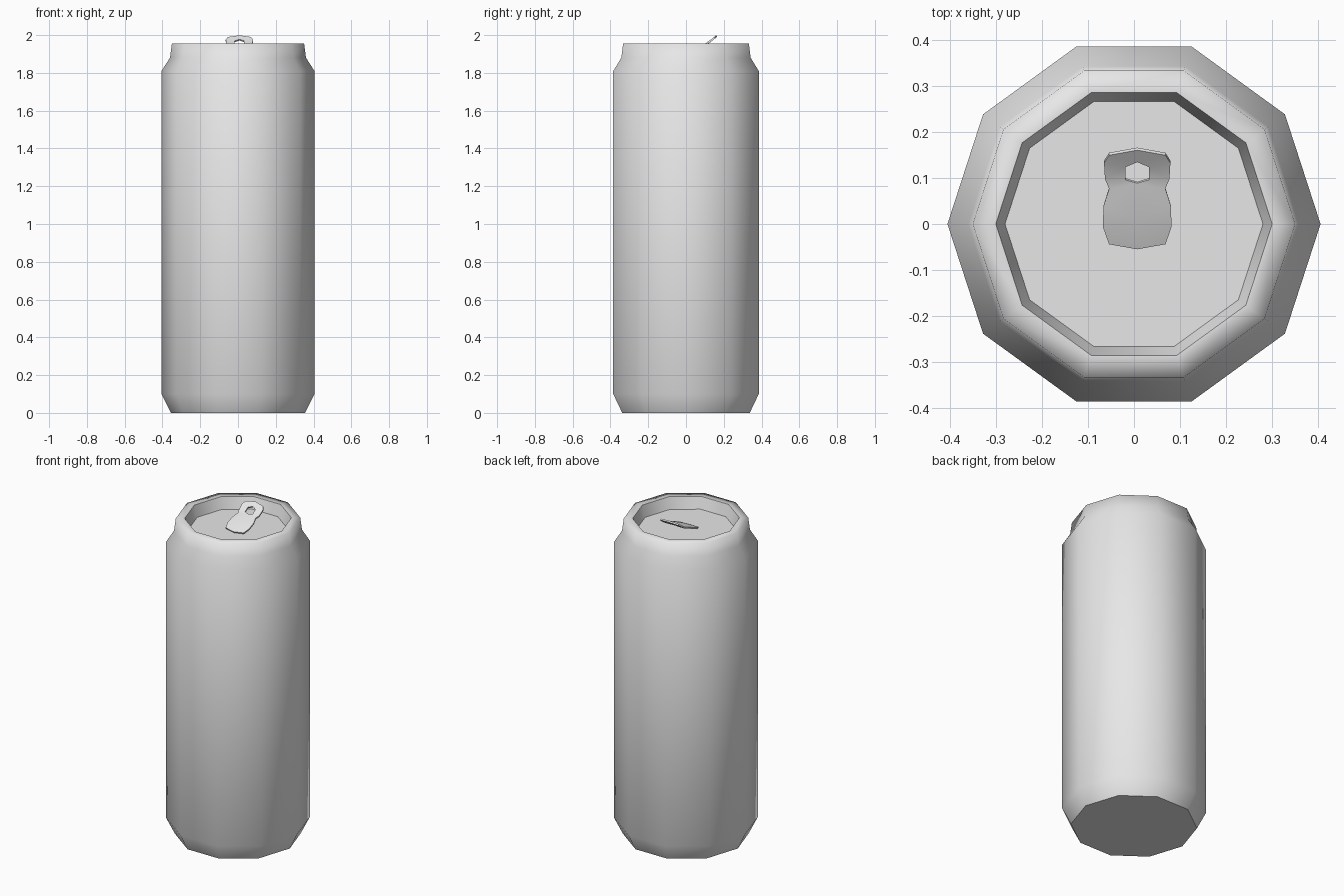
import bpy, bmesh, math

cube = bpy.data.objects.get("Cube")
if cube:
    bpy.data.objects.remove(cube, do_unlink=True)

SIDES = 10

metal = bpy.data.materials.new("light_grey_metal")
metal.use_nodes = True
grey = (0.8, 0.8, 0.8, 1)
metal.diffuse_color = grey
metal.node_tree.nodes["Principled BSDF"].inputs["Base Color"].default_value = grey


def add_object(name, bm):
    mesh = bpy.data.meshes.new(name)
    bm.to_mesh(mesh)
    bm.free()
    mesh.materials.append(metal)
    obj = bpy.data.objects.new(name, mesh)
    bpy.context.collection.objects.link(obj)
    return obj


def ring(bm, radius, z):
    turns = [2 * math.pi * i / SIDES for i in range(SIDES)]
    return [bm.verts.new((radius * math.cos(t), radius * math.sin(t), z)) for t in turns]


# Can body: base, lower bevel, wall, neck, rim and inner wall
profile = [(0.355, 0), (0.405, 0.1), (0.405, 1.81), (0.36, 1.88),
           (0.35, 1.955), (0.30, 1.955), (0.28, 1.885)]
bm = bmesh.new()
rings = [ring(bm, r, z) for r, z in profile]
for low, high in zip(rings, rings[1:]):
    for i in range(SIDES):
        j = (i + 1) % SIDES
        bm.faces.new((low[i], low[j], high[j], high[i]))
bm.faces.new(rings[0][::-1])
for f in bm.faces:
    f.smooth = True
# Crisp edges around the base and the inner rim
for loop in (rings[0], rings[5]):
    for i in range(SIDES):
        bm.edges.get((loop[i], loop[(i + 1) % SIDES])).smooth = False
add_object("can_body", bm)

# Recessed lid
bm = bmesh.new()
bm.faces.new(ring(bm, 0.28, 1.885))
add_object("lid", bm)


# Pull tab: right half, mirrored and thickened, bent upwards to the back
def tab_height(y):
    bend = 0.11
    return 1.953 + (y - bend) * (0.8 if y > bend else 0.39)


outline = [(0, 0.163), (0.061, 0.152), (0.072, 0.135), (0.07, 0.10), (0.061, 0.078),
           (0.073, 0.04), (0.074, -0.005), (0.061, -0.042), (0, -0.053)]
hole = [(0, 0.137), (0.026, 0.126), (0.026, 0.098), (0, 0.09)]
bm = bmesh.new()
o = [bm.verts.new((x, y, tab_height(y))) for x, y in outline]
h = [bm.verts.new((x, y, tab_height(y))) for x, y in hole]
c = bm.verts.new((0, 0.01, tab_height(0.01) + 0.008))
for face in ((o[0], o[1], h[1], h[0]), (o[1], o[2], h[1]), (o[2], o[3], h[2], h[1]),
             (o[3], o[4], h[2]), (o[4], h[3], h[2]), (o[4], o[5], c, h[3]),
             (o[5], o[6], c), (o[6], o[7], o[8], c)):
    bm.faces.new(face[::-1])
tab = add_object("pull_tab", bm)
tab.location.x = 0.007
mirror = tab.modifiers.new("mirror", 'MIRROR')
mirror.use_clip = True
solid = tab.modifiers.new("thickness", 'SOLIDIFY')
solid.thickness = 0.009
solid.offset = 0

bpy.ops.object.select_all(action='DESELECT')
tab.select_set(True)
bpy.context.view_layer.objects.active = tab
for name in ("mirror", "thickness"):
    bpy.ops.object.modifier_apply(modifier=name)
bpy.ops.object.shade_smooth_by_angle(angle=math.radians(50))
